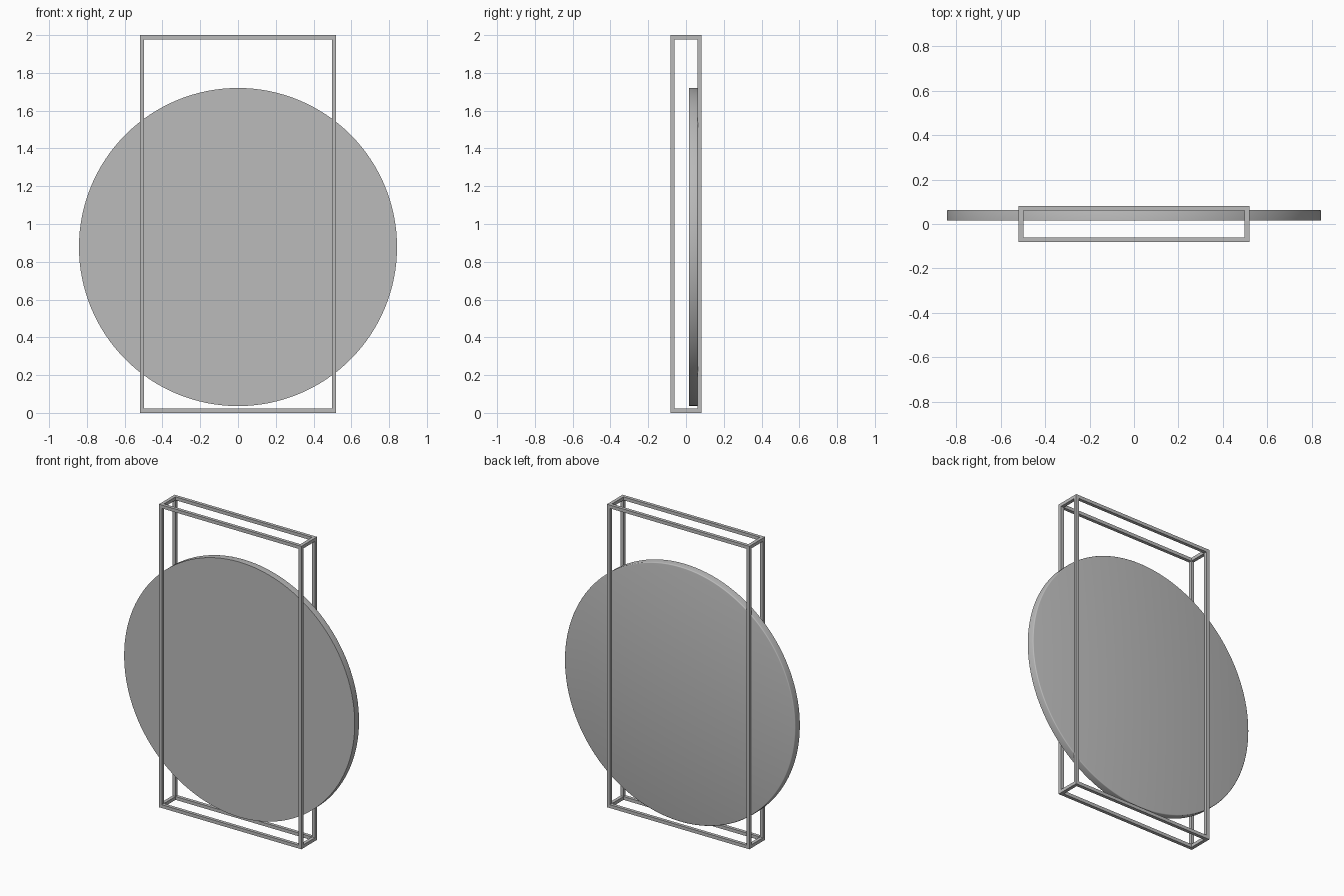
import bpy, bmesh, math
from mathutils import Matrix

if "Cube" in bpy.data.objects:
    bpy.data.objects.remove(bpy.data.objects["Cube"])

grey = bpy.data.materials.new("metal_grey")
grey.diffuse_color = (0.5, 0.5, 0.5, 1)
grey.use_nodes = True
grey.node_tree.nodes["Principled BSDF"].inputs["Base Color"].default_value = grey.diffuse_color

W, D, H, T = 0.52, 0.082, 2.0, 0.022   # half width, half depth, height, bar size


def finish(name, bm):
    bmesh.ops.recalc_face_normals(bm, faces=bm.faces)
    mesh = bpy.data.meshes.new(name)
    bm.to_mesh(mesh)
    bm.free()
    mesh.materials.append(grey)
    obj = bpy.data.objects.new(name, mesh)
    bpy.context.collection.objects.link(obj)
    return obj


def bar(name, centre, size):
    bm = bmesh.new()
    bmesh.ops.create_cube(bm, size=1, matrix=Matrix.Translation(centre) @ Matrix.Diagonal((*size, 1)))
    return finish(name, bm)


# Open box frame: four posts, then long and short rails at top and bottom
x, y = W - T / 2, D - T / 2
for sx in (-1, 1):
    for sy in (-1, 1):
        bar("frame_post", (sx * x, sy * y, H / 2), (T, T, H))
for z in (T / 2, H - T / 2):
    for s in (-1, 1):
        bar("frame_long_rail", (0, s * y, z), (2 * (W - T), T, T))
        bar("frame_short_rail", (s * x, 0, z), (T, 2 * (D - T), T))

# Round panel, flat in front with a softened back rim
front, back, radius = 0.015, 0.064, 0.842
bm = bmesh.new()
place = Matrix.Translation((0, (front + back) / 2, 0.878)) @ Matrix.Rotation(math.pi / 2, 4, 'X')
bmesh.ops.create_cone(bm, cap_ends=True, segments=128, radius1=radius, radius2=radius,
                      depth=back - front, matrix=place)
rim = [e for e in bm.edges if all(v.co.y > back - 0.001 for v in e.verts)]
bmesh.ops.bevel(bm, geom=rim, offset=0.006, segments=3, profile=0.5, affect='EDGES')
disc = finish("round_panel", bm)
bpy.context.view_layer.objects.active = disc
disc.select_set(True)
bpy.ops.object.shade_smooth_by_angle(angle=math.radians(35))
